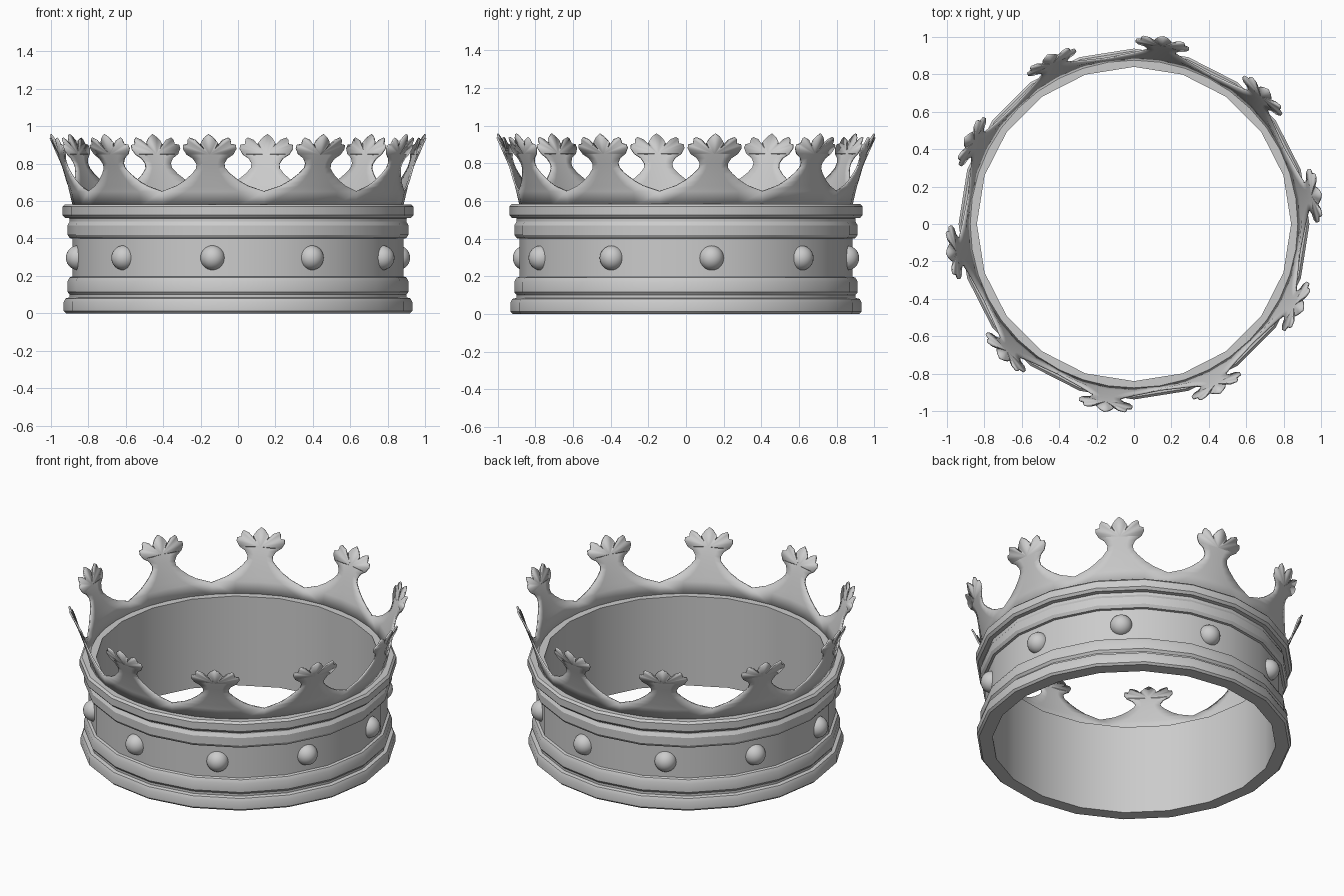
import bpy, bmesh
from math import sin, cos, pi, radians

if "Cube" in bpy.data.objects:
    bpy.data.objects.remove(bpy.data.objects["Cube"])

SIDES = 20
POINTS = 10
START = radians(9)
STEP = 2 * pi / POINTS


def finish(bm, name, angle):
    mesh = bpy.data.meshes.new(name)
    bmesh.ops.recalc_face_normals(bm, faces=bm.faces)
    bm.to_mesh(mesh)
    bm.free()
    ob = bpy.data.objects.new(name, mesh)
    bpy.context.collection.objects.link(ob)
    bpy.ops.object.select_all(action='DESELECT')
    ob.select_set(True)
    bpy.context.view_layer.objects.active = ob
    bpy.ops.object.shade_smooth_by_angle(angle=radians(angle))
    return ob


# Band: closed moulded profile (radius, height) turned around the axis
profile = [(.84, 0), (.92, 0), (.932, .012), (.932, .06), (.922, .08), (.9, .085),
           (.9, .1), (.912, .115), (.912, .17), (.9, .192), (.885, .197),
           (.885, .4), (.9, .402), (.912, .42), (.912, .47), (.9, .49),
           (.9, .508), (.925, .51), (.938, .525), (.938, .57), (.925, .583),
           (.84, .583)]
bm = bmesh.new()
rings = []
for i in range(SIDES):
    a = 2 * pi * i / SIDES
    rings.append([bm.verts.new((r * cos(a), r * sin(a), z)) for r, z in profile])
n = len(profile)
for i in range(SIDES):
    p, q = rings[i], rings[(i + 1) % SIDES]
    for j in range(n):
        k = (j + 1) % n
        bm.faces.new((p[j], q[j], q[k], p[k]))
finish(bm, "band", 30)


# Flared rim with leaf-shaped points: half outlines mirrored about each point
def place(centre, u, z):
    h = z - .58
    r = .88 + .21 * h + .381 * h * h
    a = centre + u / .93
    return (r * cos(a), r * sin(a), z)


HALF = STEP / 2 * .93
rows = [(HALF, .572), (HALF, .652), (.2, .682), (.15, .71), (.105, .745),
        (.078, .775), (.074, .8), (.09, .828), (.122, .85)]
leaf = [(.122, .85), (.138, .88), (.134, .9), (.112, .903), (.108, .928),
        (.098, .938), (.068, .925), (.05, .898), (.037, .92), (.022, .94), (0, .957)]
bm = bmesh.new()
for i in range(POINTS):
    c = START + i * STEP
    grid = [[bm.verts.new(place(c, u * f, z)) for f in (-1, -.5, 0, .5, 1)] for u, z in rows]
    for lo, hi in zip(grid, grid[1:]):
        for j in range(4):
            bm.faces.new((lo[j], lo[j + 1], hi[j + 1], hi[j]))
    # Three-lobed head as a fan above the neck
    hub = grid[-1][2]
    edge = [bm.verts.new(place(c, u, z)) for u, z in leaf[1:]]
    edge += [bm.verts.new(place(c, -u, z)) for u, z in leaf[-2:0:-1]]
    fan = [grid[-1][3], grid[-1][4]] + edge + [grid[-1][0], grid[-1][1]]
    for a, b in zip(fan, fan[1:]):
        bm.faces.new((hub, a, b))
bmesh.ops.remove_doubles(bm, verts=bm.verts, dist=.0005)
rim = finish(bm, "leaf_point_rim", 35)
thick = rim.modifiers.new("thickness", 'SOLIDIFY')
thick.thickness = .01
thick.offset = 0

# Round studs around the middle of the band, under each point
for i in range(POINTS):
    a = START + i * STEP
    bpy.ops.mesh.primitive_uv_sphere_add(segments=24, ring_count=14, radius=.066,
                                         location=(.865 * cos(a), .865 * sin(a), .297))
    stud = bpy.context.object
    stud.name = f"stud_{i + 1}"
    # Hide nothing inside: squash along the radius so it stops short of the inner wall
    stud.rotation_euler = (0, 0, a)
    bm = bmesh.new()
    bm.from_mesh(stud.data)
    bmesh.ops.delete(bm, geom=[v for v in bm.verts if v.co.x < -.015], context='VERTS')
    bm.to_mesh(stud.data)
    bm.free()
    bpy.ops.object.shade_smooth()
